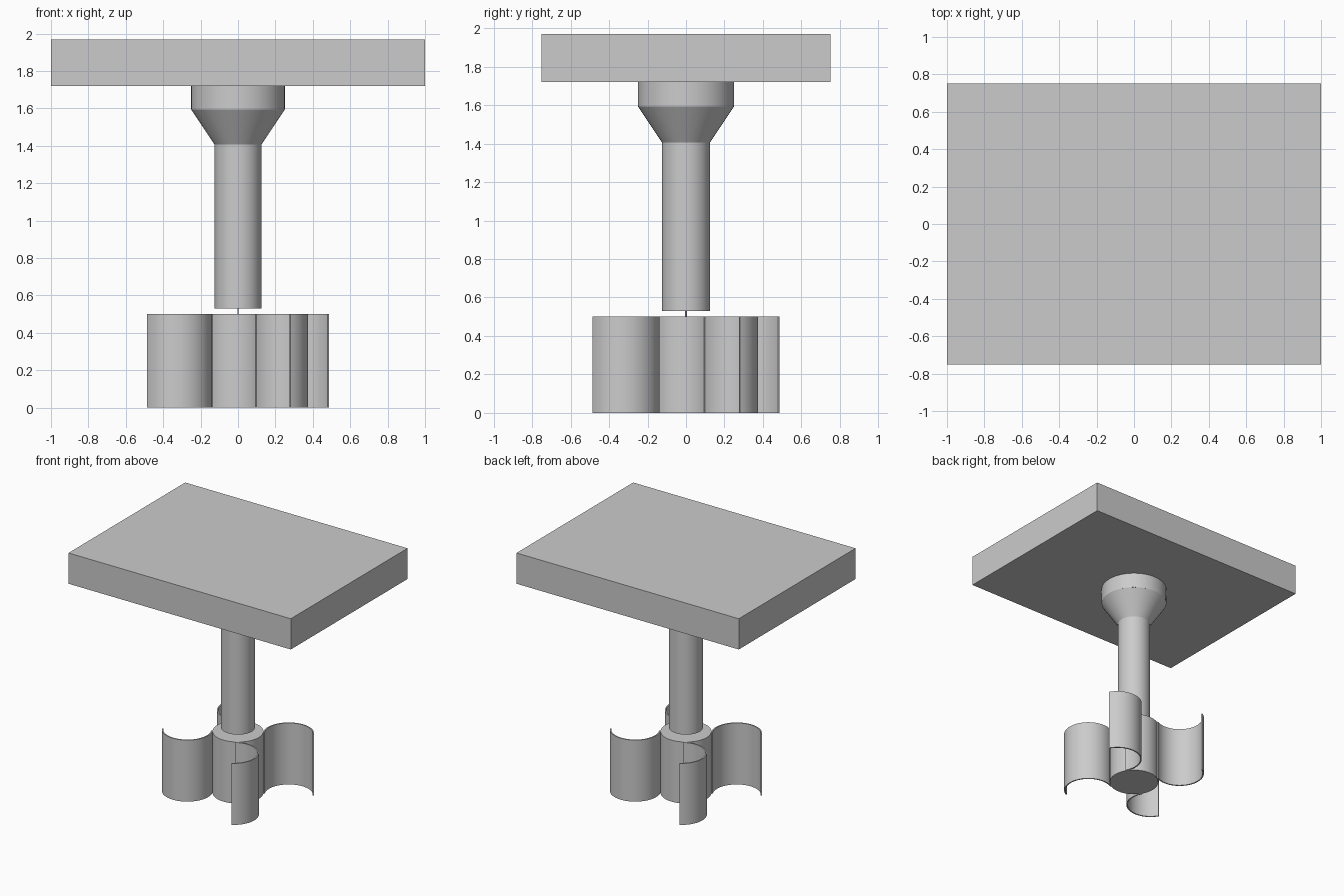
import bpy, bmesh, math

old = bpy.data.objects.get("Cube")
if old:
    bpy.data.objects.remove(old, do_unlink=True)

grey = bpy.data.materials.new("light_grey")
grey.use_nodes = True
colour = (0.6, 0.6, 0.6, 1)
grey.diffuse_color = colour
grey.node_tree.nodes["Principled BSDF"].inputs["Base Color"].default_value = colour

HUB_R = 0.1875
HUB_H = 0.5
WALL = 0.01


def finish(obj, name, smooth=True):
    obj.name = name
    obj.data.materials.append(grey)
    if smooth:
        bpy.ops.object.select_all(action="DESELECT")
        obj.select_set(True)
        bpy.context.view_layer.objects.active = obj
        bpy.ops.object.shade_smooth_by_angle(angle=math.radians(30))
    return obj


def cylinder(name, radius, bottom, top):
    bpy.ops.mesh.primitive_cylinder_add(
        vertices=64, radius=radius, depth=top - bottom,
        location=(0, 0, (bottom + top) / 2))
    return finish(bpy.context.object, name)


def extrude_outline(name, outline, height):
    """Raise a flat outline from the floor into a closed solid."""
    bm = bmesh.new()
    face = bm.faces.new([bm.verts.new((x, y, 0)) for x, y in outline])
    raised = bmesh.ops.extrude_face_region(bm, geom=[face])["geom"]
    bmesh.ops.translate(bm, vec=(0, 0, height),
                        verts=[v for v in raised if isinstance(v, bmesh.types.BMVert)])
    bmesh.ops.recalc_face_normals(bm, faces=bm.faces)
    mesh = bpy.data.meshes.new(name)
    bm.to_mesh(mesh)
    bm.free()
    obj = bpy.data.objects.new(name, mesh)
    bpy.context.collection.objects.link(obj)
    return finish(obj, name)


# Rectangular block on top
bpy.ops.mesh.primitive_cube_add(size=1, location=(0, 0, 1.844))
block = finish(bpy.context.object, "top_block", smooth=False)
block.scale = (2, 1.5, 0.25)

# Column flaring into a collar under the block
cylinder("column", 0.125, 0.531, 1.406)
bpy.ops.mesh.primitive_cone_add(vertices=64, radius1=0.125, radius2=0.25,
                                depth=0.1875, location=(0, 0, 1.5))
finish(bpy.context.object, "flare")
cylinder("collar", 0.25, 1.594, 1.719)

# Rotor hub and the thin shaft that joins it to the column
cylinder("rotor_hub", HUB_R, 0, HUB_H)
cylinder("shaft", 0.004, 0.4, 0.6)

# Four half-round blades touching the hub
STEPS = 32
for i in range(4):
    radial = math.radians(-60 + 90 * i)
    cx, cy = 2 * HUB_R * math.cos(radial), 2 * HUB_R * math.sin(radial)
    angles = [radial + math.pi * k / STEPS for k in range(STEPS + 1)]
    outer = [(cx + HUB_R * math.cos(a), cy + HUB_R * math.sin(a)) for a in angles]
    inner_r = HUB_R - WALL
    inner = [(cx + inner_r * math.cos(a), cy + inner_r * math.sin(a))
             for a in reversed(angles)]
    extrude_outline(f"rotor_blade_{i + 1}", outer + inner, HUB_H)
